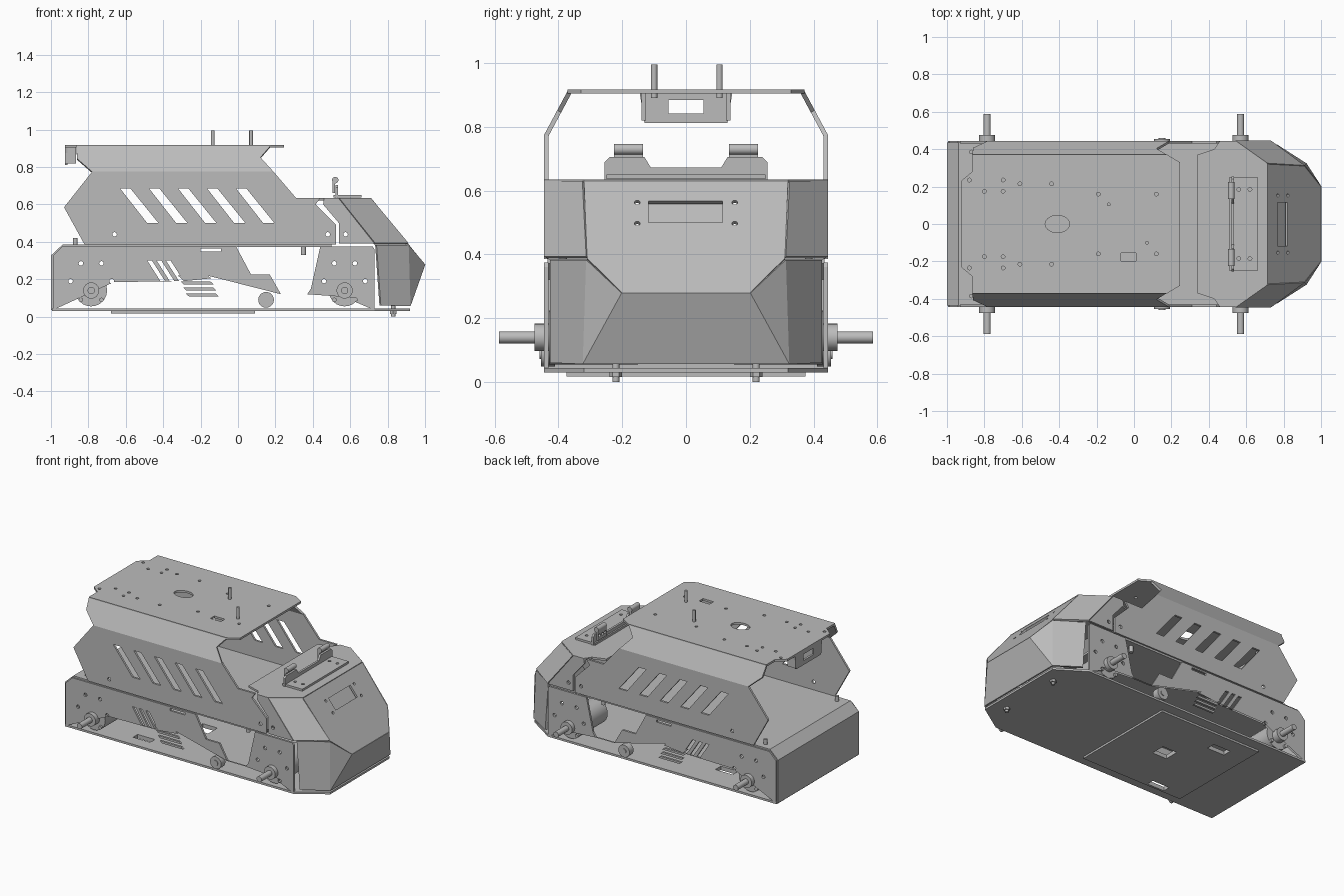
import bpy, bmesh, math
from mathutils import Matrix, Vector

default_cube = bpy.data.objects.get("Cube")
if default_cube:
    bpy.data.objects.remove(default_cube, do_unlink=True)

# One sheet metal colour
metal = bpy.data.materials.new("sheet_metal_grey")
metal.use_nodes = True
grey = (0.5, 0.5, 0.5, 1)
metal.diffuse_color = grey
metal.node_tree.nodes["Principled BSDF"].inputs["Base Color"].default_value = grey

HALF = 0.445      # half width of the body
SHEET = 0.014     # sheet thickness
X, Y, Z = Vector((1, 0, 0)), Vector((0, 1, 0)), Vector((0, 0, 1))


def activate(obj):
    bpy.ops.object.select_all(action='DESELECT')
    obj.select_set(True)
    bpy.context.view_layer.objects.active = obj


def add_mesh(name, mesh):
    obj = bpy.data.objects.new(name, mesh)
    bpy.context.collection.objects.link(obj)
    mesh.materials.append(metal)
    return obj


def plate(name, outline, holes, origin, u, v, n, thick=SHEET):
    """Flat cut plate: outline and holes in (u, v), thickened along n."""
    curve = bpy.data.curves.new(name, 'CURVE')
    curve.dimensions = '2D'
    curve.fill_mode = 'BOTH'
    curve.extrude = thick / 2
    for loop in [outline] + holes:
        spline = curve.splines.new('POLY')
        spline.points.add(len(loop) - 1)
        for point, (a, b) in zip(spline.points, loop):
            point.co = (a, b, 0, 1)
        spline.use_cyclic_u = True
        spline.use_smooth = False
    obj = bpy.data.objects.new(name, curve)
    bpy.context.collection.objects.link(obj)
    activate(obj)
    bpy.ops.object.convert(target='MESH')
    obj = bpy.context.object
    frame = Matrix((u, v, n)).transposed().to_4x4()
    frame.translation = Vector(origin) + n * (thick / 2)
    obj.data.transform(frame)
    if frame.determinant() < 0:
        obj.data.flip_normals()
    obj.data.materials.clear()
    obj.data.materials.append(metal)
    return obj


def rect(a0, a1, b0, b1):
    return [(a0, b0), (a1, b0), (a1, b1), (a0, b1)]


def ring(a, b, ra, rb=None, count=14):
    rb = rb or ra
    steps = [math.tau * i / count for i in range(count)]
    return [(a + ra * math.cos(t), b + rb * math.sin(t)) for t in steps]


def both(points):
    """Mirror a half outline given from one end to the other."""
    return points + [(a, -b) for a, b in reversed(points)]


def rod(name, start, end, radius, sides=24):
    start, end = Vector(start), Vector(end)
    bm = bmesh.new()
    bmesh.ops.create_cone(bm, cap_ends=True, segments=sides, radius1=radius,
                          radius2=radius, depth=(end - start).length)
    turn = Z.rotation_difference(end - start).to_matrix().to_4x4()
    bm.transform(Matrix.Translation((start + end) / 2) @ turn)
    mesh = bpy.data.meshes.new(name)
    bm.to_mesh(mesh)
    bm.free()
    obj = add_mesh(name, mesh)
    activate(obj)
    bpy.ops.object.shade_smooth_by_angle()
    return obj


def folded(name, verts, faces):
    """Folded sheet from a few corner points."""
    mesh = bpy.data.meshes.new(name)
    mesh.from_pydata(verts, [], faces)
    bm = bmesh.new()
    bm.from_mesh(mesh)
    bmesh.ops.recalc_face_normals(bm, faces=bm.faces)
    bm.to_mesh(mesh)
    bm.free()
    obj = add_mesh(name, mesh)
    solid = obj.modifiers.new("sheet", 'SOLIDIFY')
    solid.thickness = SHEET
    solid.offset = 0
    return obj


# Cut-outs of the lower side walls
AXLES = (-0.785, 0.57)
AXLE_Z = 0.14
wall_holes = [rect(-0.2, -0.09, 0.348, 0.364)]
for ax in AXLES:
    for dx, dz in ((0.055, 0.145), (0.11, 0.05), (0.055, -0.05)):
        wall_holes += [ring(ax + s * dx, AXLE_Z + dz, 0.012) for s in (1, -1)]
for i in range(3):
    a = -0.485 + 0.05 * i
    wall_holes.append([(a, 0.3), (a + 0.025, 0.3), (a + 0.095, 0.19), (a + 0.07, 0.19)])
for i in range(4):
    a, b = -0.32 + 0.014 * i, 0.205 - 0.032 * i
    wall_holes.append([(a + 0.015, b), (a, b + 0.014), (a + 0.16, b + 0.014), (a + 0.175, b)])
wall = [(-0.99, 0.035), (-0.99, 0.325), (-0.94, 0.375), (-0.01, 0.375), (0.07, 0.225),
        (0.17, 0.225), (0.23, 0.12), (0.37, 0.12), (0.39, 0.15), (0.44, 0.375),
        (0.72, 0.375), (0.73, 0.36), (0.73, 0.035)]

# Upper shell side with slanted windows
shell = [(-0.82, 0.385), (-0.93, 0.585), (-0.78, 0.775), (0.19, 0.775), (0.31, 0.635),
         (0.44, 0.635), (0.415, 0.6), (0.525, 0.49), (0.525, 0.385)]
windows = [ring(-0.66, 0.44, 0.012), ring(0.48, 0.44, 0.012)]
for i in range(5):
    a = -0.63 + 0.155 * i
    windows.append([(a, 0.685), (a + 0.055, 0.685), (a + 0.205, 0.5), (a + 0.145, 0.5)])
slope = Vector((0, 0.075, 0.14))
rise = slope.length
shoulder = [(-0.78, 0), (-0.86, rise * 0.5), (-0.865, rise), (0.175, rise),
            (0.12, rise * 0.55), (0.19, 0)]
hood_side = [(0.46, 0.63), (0.54, 0.63), (0.73, 0.39), (0.54, 0.39), (0.54, 0.5), (0.455, 0.6)]

# Parts repeated on both sides
for side, s in (("right", -1), ("left", 1)):
    face, inward = (0, s * HALF, 0), Y * -s
    plate(side + "_lower_wall", wall, wall_holes, face, X, Z, inward)
    plate(side + "_shell_panel", shell, windows, face, X, Z, inward)
    plate(side + "_hood_side", hood_side, [ring(0.575, 0.44, 0.012)], face, X, Z, inward)
    lean = Vector((0, -s * slope.y, slope.z)).normalized()
    plate(side + "_shell_shoulder", shoulder, [], (0, s * HALF, 0.775), X, lean,
          Vector((0, -s * lean.z, -abs(lean.y))))
    for end, ax in zip(("rear", "front"), AXLES):
        label = side + "_" + end
        rod(label + "_axle", (ax, s * 0.4, AXLE_Z), (ax, s * 0.587, AXLE_Z), 0.019)
        rod(label + "_hub", (ax, s * 0.42, AXLE_Z), (ax, s * 0.475, AXLE_Z), 0.043)
        rod(label + "_motor", (ax, s * 0.15, AXLE_Z), (ax, s * 0.43, AXLE_Z), 0.085)
    rod(side + "_roller", (0.15, s * 0.41, 0.09), (0.15, s * 0.455, 0.09), 0.042)
    rod(side + "_roller_bolt", (0.15, s * 0.45, 0.09), (0.15, s * 0.46, 0.09), 0.018)
    rod(side + "_floor_stud", (0.83, s * 0.22, 0), (0.83, s * 0.22, 0.06), 0.011)
    rod(side + "_floor_nut", (0.83, s * 0.22, 0.015), (0.83, s * 0.22, 0.035), 0.02, 6)
    rod(side + "_deck_standoff", (0.35, s * 0.39, 0.33), (0.35, s * 0.39, 0.385), 0.013)
    rod(side + "_deck_pin", (-0.87, s * 0.385, 0.38), (-0.87, s * 0.385, 0.42), 0.012)
    # Hinge hook on the hood
    plate(side + "_hinge_hook", rect(s * 0.18 - 0.045, s * 0.18 + 0.045, 0.66, 0.735),
          [ring(s * 0.18 + d, 0.69, 0.01) for d in (-0.03, 0, 0.03)], (0.505, 0, 0), Y, Z, X)
    rod(side + "_hinge_curl", (0.52, s * 0.135, 0.73), (0.52, s * 0.225, 0.73), 0.017)
    # Gusset of the rear bracket
    plate(side + "_bracket_gusset", rect(-0.925, -0.865, 0.82, 0.905), [],
          (0, s * 0.14, 0), X, Z, inward)

# Shell roof
roof_holes = [ring(-0.41, 0, 0.065, 0.046, 28), rect(-0.07, 0.01, -0.198, -0.155)]
for a, b in ((-0.88, 0.235), (-0.8, 0.175), (-0.7, 0.235), (-0.7, 0.175),
             (-0.61, 0.215), (-0.44, 0.215), (-0.19, 0.16), (0.12, 0.16)):
    roof_holes += [ring(a, s * b, 0.01) for s in (1, -1)]
roof = both([(-0.925, 0.23), (-0.865, 0.28), (-0.865, 0.372), (0.175, 0.372), (0.245, 0.33)])
plate("roof", roof, roof_holes, (0, 0, 0.918), X, Y, -Z)
for name, a, b in (("rear_roof_pin", -0.135, 0.105), ("front_roof_pin", 0.07, -0.1)):
    rod(name, (a, b, 0.89), (a, b, 0.995), 0.01)
bracket = [(-0.145, 0.905), (-0.13, 0.812), (0.13, 0.812), (0.145, 0.905)]
plate("rear_bracket", bracket, [rect(-0.055, 0.055, 0.842, 0.885)], (-0.925, 0, 0), Y, Z, X)

# Floor, belly cover and rear cover running into the deck
openings = [rect(-0.3, -0.19, -0.05, 0.05), rect(-0.54, -0.41, 0.21, 0.27),
            rect(-0.54, -0.41, -0.36, -0.31)]
plate("floor", both([(-0.995, HALF), (0.73, HALF), (0.92, 0.32)]), openings,
      (0, 0, 0.03), X, Y, Z)
plate("belly_cover", rect(-0.68, 0.09, -0.375, 0.375), openings, (0, 0, 0.017), X, Y, Z)
profile = [(-0.993, 0.035), (-0.993, 0.325), (-0.935, 0.379), (0.5, 0.379)]
corners = [(a, s * (HALF - 0.01), b) for a, b in profile for s in (-1, 1)]
folded("rear_cover_and_deck", corners, [(i, i + 1, i + 3, i + 2) for i in (0, 2, 4)])

# Hood: top, sloped front panel with a slot, and corner chamfers
hood_top = both([(0.34, 0.37), (0.43, 0.4), (0.46, HALF), (0.54, HALF), (0.715, 0.32)])
plate("hood_top", hood_top, [], (0, 0, 0.635), X, Y, -Z)
down = Vector((0.285, 0, -0.352)).normalized()
into = Y.cross(down)
slot_holes = [rect(-0.118, 0.115, 0.085, 0.17)]
slot_holes += [ring(s * 0.153, b, 0.009) for s in (1, -1) for b in (0.09, 0.175)]
front = both([(0.32, 0), (0.31, 0.315), (0.2, 0.455)])
front = [(b, a) for a, b in both([(0, 0.32), (0.315, 0.31), (0.455, 0.2)])]
plate("hood_front", front, slot_holes, (0.713, 0, 0.633), Y, down, into)
plate("slot_backing", rect(-0.14, 0.14, 0.06, 0.19), [],
      Vector((0.713, 0, 0.633)) + into * 0.025, Y, down, into)
for side, s in (("right", -1), ("left", 1)):
    folded(side + "_hood_corner",
           [(0.54, s * 0.44, 0.628), (0.71, s * 0.32, 0.628),
            (0.908, s * 0.308, 0.39), (0.73, s * 0.44, 0.39)], [(0, 1, 2, 3)])

# Lower nose: front facet with folded corners
nose = []
for s in (-1, 1):
    nose += [(0.995, s * 0.2, 0.28), (0.908, s * 0.308, 0.383), (0.917, s * 0.32, 0.057),
             (0.76, s * 0.42, 0.06), (0.737, s * 0.42, 0.383)]
folded("lower_nose", nose, [(0, 2, 7, 5), (0, 1, 2), (5, 7, 6), (1, 4, 3, 2), (6, 7, 8, 9)])

# Hinge bracket on the hood
plate("hinge_base", rect(0.51, 0.66, -0.25, 0.25),
      [ring(a, s * 0.185, 0.01) for a in (0.56, 0.62) for s in (1, -1)], (0, 0, 0.636), X, Y, Z)
flange = [(-0.255, 0.635), (-0.255, 0.69), (-0.24, 0.705), (-0.13, 0.705), (-0.11, 0.672),
          (0.11, 0.672), (0.13, 0.705), (0.24, 0.705), (0.255, 0.69), (0.255, 0.635)]
plate("hinge_flange", flange, [], (0.52, 0, 0), Y, Z, X)
